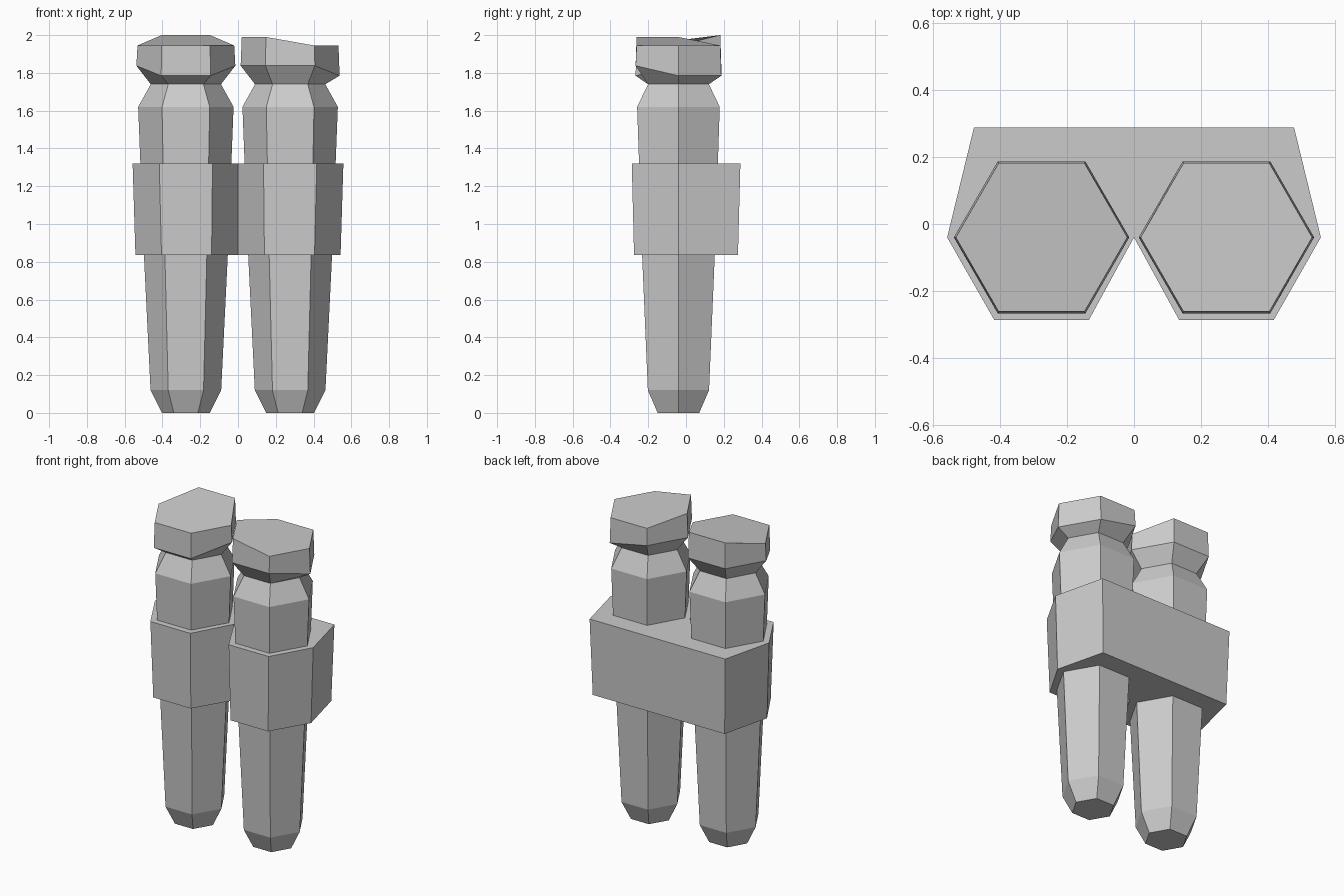
import bpy, bmesh
from math import cos, sin, pi

if "Cube" in bpy.data.objects:
    bpy.data.objects.remove(bpy.data.objects["Cube"])

AXIS_X, AXIS_Y = 0.276, -0.04


def loft(name, rings):
    """Skin a stack of equal-sized vertex rings and cap both ends."""
    bm = bmesh.new()
    loops = [[bm.verts.new(p) for p in ring] for ring in rings]
    n = len(loops[0])
    for a, b in zip(loops, loops[1:]):
        for i in range(n):
            j = (i + 1) % n
            bm.faces.new((a[i], a[j], b[j], b[i]))
    bm.faces.new(loops[0][::-1])
    bm.faces.new(loops[-1])
    bmesh.ops.recalc_face_normals(bm, faces=bm.faces[:])
    mesh = bpy.data.meshes.new(name)
    bm.to_mesh(mesh)
    bm.free()
    obj = bpy.data.objects.new(name, mesh)
    bpy.context.collection.objects.link(obj)
    return obj


def hexagon(cx, r, heights):
    """Six points with corners on the x axis; one height per corner."""
    return [(cx + r * cos(i * pi / 3), AXIS_Y + r * sin(i * pi / 3), heights[i])
            for i in range(6)]


# Round: tapered tip, body, shoulder, neck and an uneven chipped rim
PROFILE = [(0.127, 0), (0.187, 0.12), (0.222, 0.835),
           (0.2525, 1.62), (0.186, 1.74)]


def round_body(name, cx, turn, top):
    rings = [hexagon(cx, r, [z] * 6) for r, z in PROFILE]
    # two rim corners are low, the two opposite top corners are high
    low = [1.785 if (i - turn) % 6 in (4, 5) else 1.838 for i in range(6)]
    high = [top if (i - turn) % 6 in (1, 2) else 1.945 for i in range(6)]
    rings += [hexagon(cx, 0.262, low), hexagon(cx, 0.256, high)]
    return loft(name, rings)


round_body("left_round", -AXIS_X, 0, 2.0)
round_body("right_round", AXIS_X, 2, 1.99)


# Holder block: two half-hexagon fronts with a notch, straight back
def holder_ring(half, z):
    right = [(x, y, z) for x, y in half]
    left = [(-x, y, z) for x, y in half[::-1]]
    return [(0, AXIS_Y, z)] + right + left


bottom = [(0.14, -0.275), (0.405, -0.275), (0.543, -0.04), (0.465, 0.275)]
top = [(0.135, -0.287), (0.417, -0.287), (0.558, -0.04), (0.478, 0.288)]
loft("holder_block", [holder_ring(bottom, 0.835), holder_ring(top, 1.32)])
